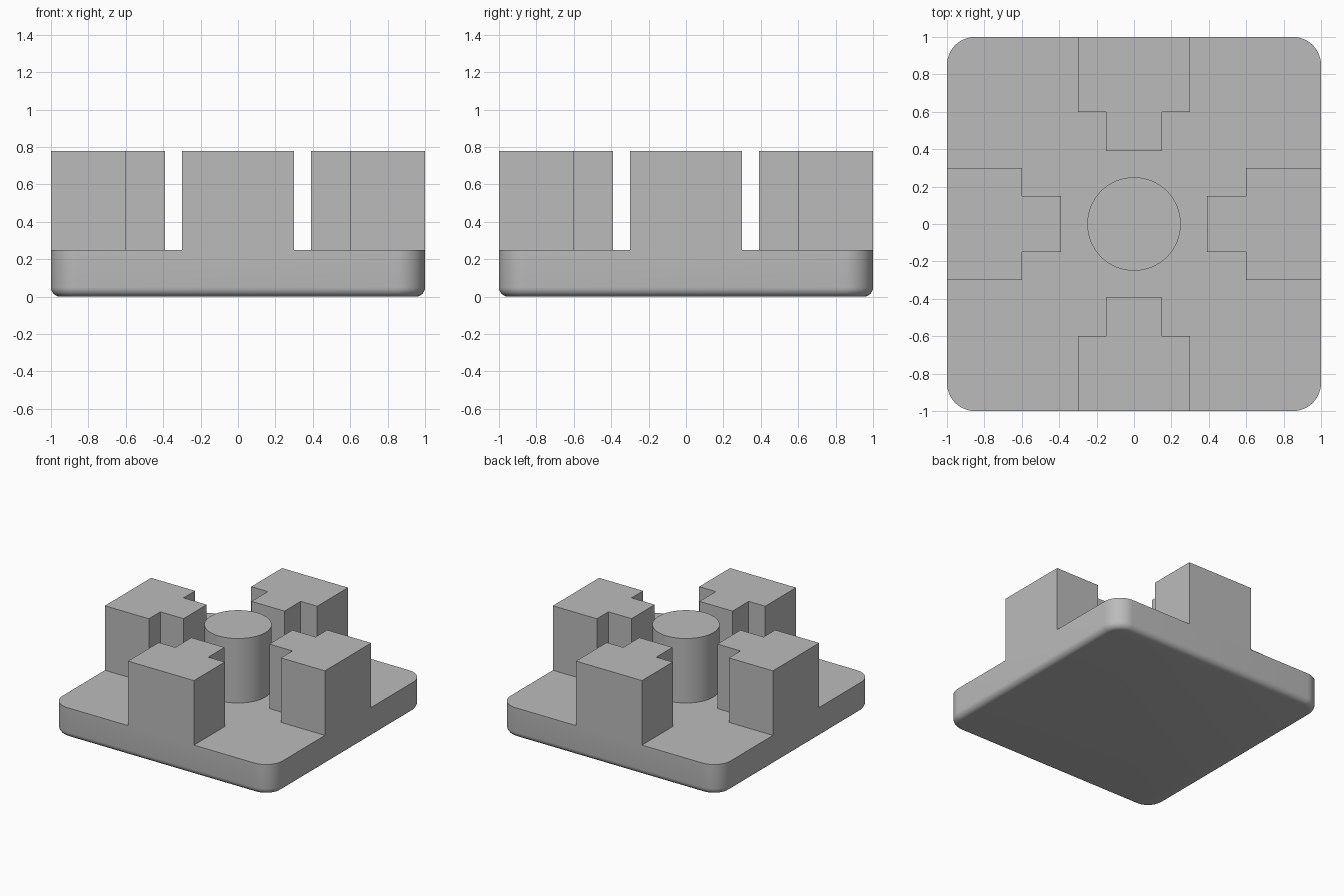
import bpy, bmesh, math
from mathutils import Matrix

cube = bpy.data.objects.get("Cube")
if cube:
    bpy.data.objects.remove(cube, do_unlink=True)

BASE_TOP, TOP = 0.25, 0.78

grey = bpy.data.materials.new("plain grey")
grey.use_nodes = True
colour = (0.5, 0.5, 0.5, 1)
grey.diffuse_color = colour
grey.node_tree.nodes["Principled BSDF"].inputs["Base Color"].default_value = colour


def finish(name, bm, smooth=False):
    bmesh.ops.recalc_face_normals(bm, faces=bm.faces)
    mesh = bpy.data.meshes.new(name)
    bm.to_mesh(mesh)
    bm.free()
    mesh.materials.append(grey)
    obj = bpy.data.objects.new(name, mesh)
    bpy.context.collection.objects.link(obj)
    if smooth:
        bpy.ops.object.select_all(action='DESELECT')
        obj.select_set(True)
        bpy.context.view_layer.objects.active = obj
        bpy.ops.object.shade_smooth_by_angle(angle=math.radians(35))
    return obj


# Base plate: rounded corners, then a rounded lower rim
bm = bmesh.new()
bmesh.ops.create_cube(bm, size=1, matrix=Matrix.Translation((0, 0, BASE_TOP / 2))
                      @ Matrix.Diagonal((2, 2, BASE_TOP, 1)))
upright = [e for e in bm.edges if abs(e.verts[0].co.z - e.verts[1].co.z) > 0.1]
bmesh.ops.bevel(bm, geom=upright, offset=0.15, segments=12, profile=0.5, affect='EDGES')
rim = [e for e in bm.edges if all(v.co.z < 0.001 for v in e.verts)]
bmesh.ops.bevel(bm, geom=rim, offset=0.05, segments=6, profile=0.5, affect='EDGES')
finish("base_plate", bm, smooth=True)

# Central post
bm = bmesh.new()
bmesh.ops.create_cone(bm, cap_ends=True, segments=64, radius1=0.25, radius2=0.25,
                      depth=TOP - BASE_TOP,
                      matrix=Matrix.Translation((0, 0, (TOP + BASE_TOP) / 2)))
finish("centre_post", bm, smooth=True)

# Four stepped blocks, each with its narrow tongue facing the post
half = [(0.30, -1), (0.30, -0.60), (0.15, -0.60), (0.15, -0.39)]
outline = half + [(-x, y) for x, y in reversed(half)]
for i, side in enumerate(("front", "left", "back", "right")):
    bm = bmesh.new()
    face = bm.faces.new([bm.verts.new((x, y, BASE_TOP)) for x, y in outline])
    top = bmesh.ops.extrude_face_region(bm, geom=[face], use_keep_orig=True)["geom"]
    bmesh.ops.translate(bm, vec=(0, 0, TOP - BASE_TOP),
                        verts=[g for g in top if isinstance(g, bmesh.types.BMVert)])
    bm.transform(Matrix.Rotation(i * math.pi / 2, 4, 'Z'))
    finish(side + "_block", bm)
